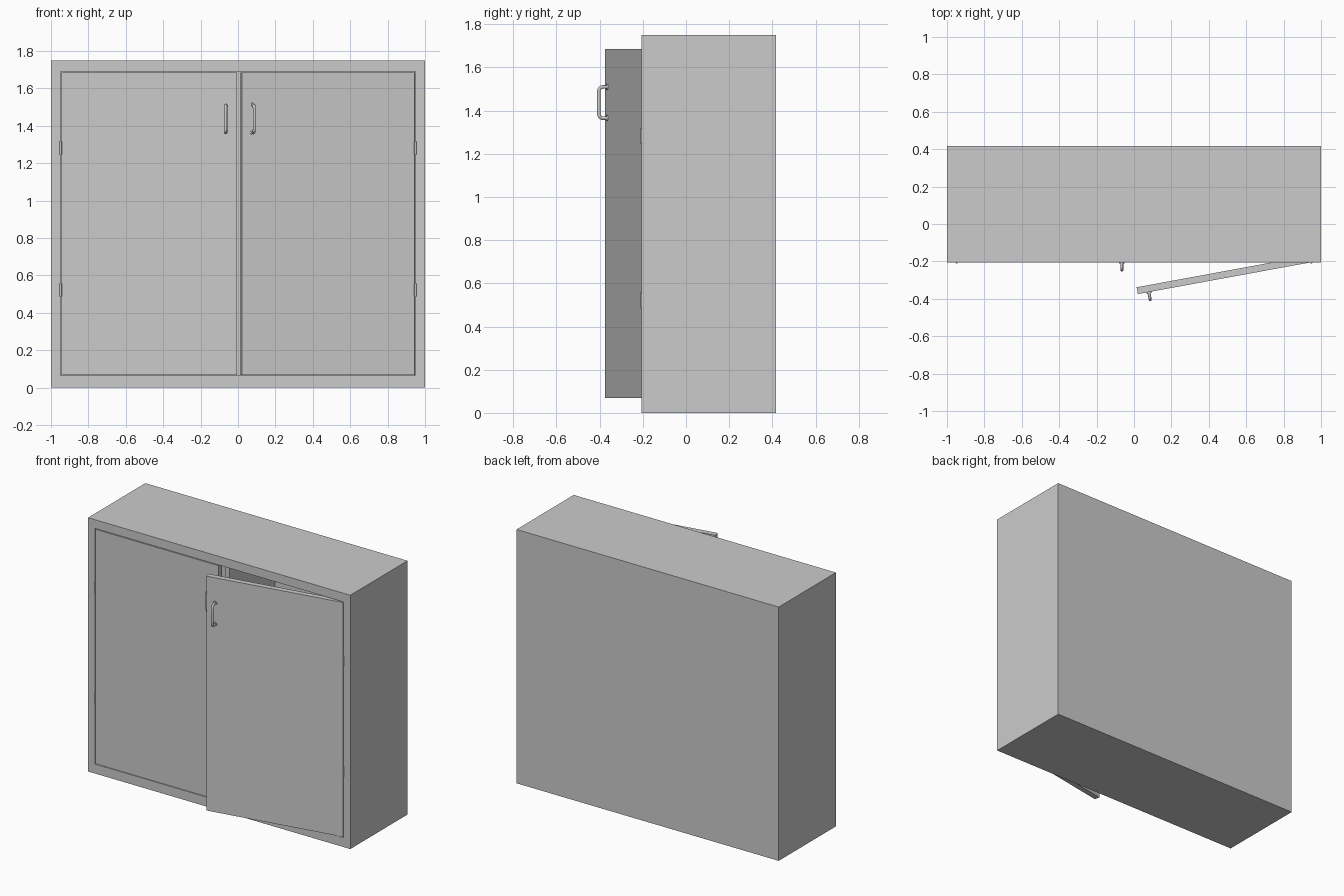
import bpy, bmesh, math
from mathutils import Matrix, Vector

if "Cube" in bpy.data.objects:
    bpy.data.objects.remove(bpy.data.objects["Cube"])

FRONT, BACK, H = -0.205, 0.418, 1.75
HINGE_X, DOOR_W, DOOR_T = 0.945, 0.94, 0.037
OPEN = math.radians(10.4)


def finish(name, bm, matrix=None, smooth=False):
    bmesh.ops.recalc_face_normals(bm, faces=bm.faces)
    if matrix is not None:
        bm.transform(matrix)
        if matrix.determinant() < 0:
            bmesh.ops.reverse_faces(bm, faces=bm.faces)
    mesh = bpy.data.meshes.new(name)
    bm.to_mesh(mesh)
    bm.free()
    ob = bpy.data.objects.new(name, mesh)
    bpy.context.collection.objects.link(ob)
    if smooth:
        bpy.ops.object.select_all(action='DESELECT')
        ob.select_set(True)
        bpy.context.view_layer.objects.active = ob
        bpy.ops.object.shade_smooth_by_angle(angle=math.radians(40))
    return ob


def box(name, x0, x1, y0, y1, z0, z1, matrix=None):
    bm = bmesh.new()
    bmesh.ops.create_cube(bm, size=1)
    bm.transform(Matrix.Translation(((x0 + x1) / 2, (y0 + y1) / 2, (z0 + z1) / 2))
                 @ Matrix.Diagonal((x1 - x0, y1 - y0, z1 - z0, 1)))
    return finish(name, bm, matrix)


def tube(name, path, radius, matrix, sides=12):
    # sweeps a circle along a path lying in the local YZ plane
    bm = bmesh.new()
    pts = [Vector(p) for p in path]
    rings = []
    for i, p in enumerate(pts):
        t = (pts[min(i + 1, len(pts) - 1)] - pts[max(i - 1, 0)]).normalized()
        side = Vector((1, 0, 0))
        up = t.cross(side)
        rings.append([bm.verts.new(p + radius * (math.cos(a) * side + math.sin(a) * up))
                      for a in (2 * math.pi * k / sides for k in range(sides))])
    for a, b in zip(rings, rings[1:]):
        for k in range(sides):
            n = (k + 1) % sides
            bm.faces.new((a[k], a[n], b[n], b[k]))
    bm.faces.new(rings[0])
    bm.faces.new(rings[-1])
    return finish(name, bm, matrix, True)


# carcass: nested rectangles stepping round the frame, door rebate and cavity
bm = bmesh.new()
steps = [(1.0, 0, H, BACK), (1.0, 0, H, FRONT), (0.948, 0.065, 1.69, FRONT),
         (0.948, 0.065, 1.69, -0.115), (0.92, 0.09, 1.66, -0.115), (0.92, 0.09, 1.66, 0.38)]
rings = [[bm.verts.new((x, y, z)) for x, z in ((-w, z0), (w, z0), (w, z1), (-w, z1))]
         for w, z0, z1, y in steps]
for a, b in zip(rings, rings[1:]):
    for k in range(4):
        n = (k + 1) % 4
        bm.faces.new((a[k], a[n], b[n], b[k]))
bm.faces.new(rings[0])
bm.faces.new(rings[-1])
finish("carcass", bm)

# centre partition and shelves
box("partition", -0.015, 0.015, -0.115, 0.38, 0.09, 1.66)
for label, x0, x1 in (("left", -0.92, -0.015), ("right", 0.015, 0.92)):
    for i, z in enumerate((0.62, 1.13)):
        box(f"{label}_shelf_{i}", x0, x1, -0.10, 0.38, z - 0.0125, z + 0.0125)

# handle path: two legs joined to the grip by rounded corners
Z0, Z1, OUT, R = 1.365, 1.51, -0.041, 0.02
path = [(0, 0, Z0)]
path += [(0, OUT + R - R * math.sin(a), Z0 + R - R * math.cos(a))
         for a in (math.pi / 2 * i / 5 for i in range(6))]
path += [(0, y, Z0 + Z1 - z) for _, y, z in reversed(path)]

# doors, local origin on the hinge line at the front face
left = Matrix.Translation((-HINGE_X, FRONT, 0))
right = (Matrix.Translation((HINGE_X, FRONT, 0)) @ Matrix.Rotation(OPEN, 4, 'Z')
         @ Matrix.Diagonal((-1, 1, 1, 1)))
for label, m in (("left", left), ("right", right)):
    box(f"{label}_door", 0, DOOR_W, 0, DOOR_T, 0.069, 1.685, m)
    hm = m @ Matrix.Translation((0.88, 0, 0))
    tube(f"{label}_handle", path, 0.008, hm)
    for i, z in enumerate((Z0, Z1)):
        tube(f"{label}_handle_rose_{i}", [(0, 0, z), (0, -0.006, z)], 0.014, hm, 16)

# hinge knuckles
for label, s in (("left", -1), ("right", 1)):
    for i, z in enumerate((0.487, 1.247)):
        tube(f"{label}_hinge_{i}", [(0, 0, z), (0, 0, z + 0.07)], 0.006,
             Matrix.Translation((s * 0.948, FRONT, 0)))
